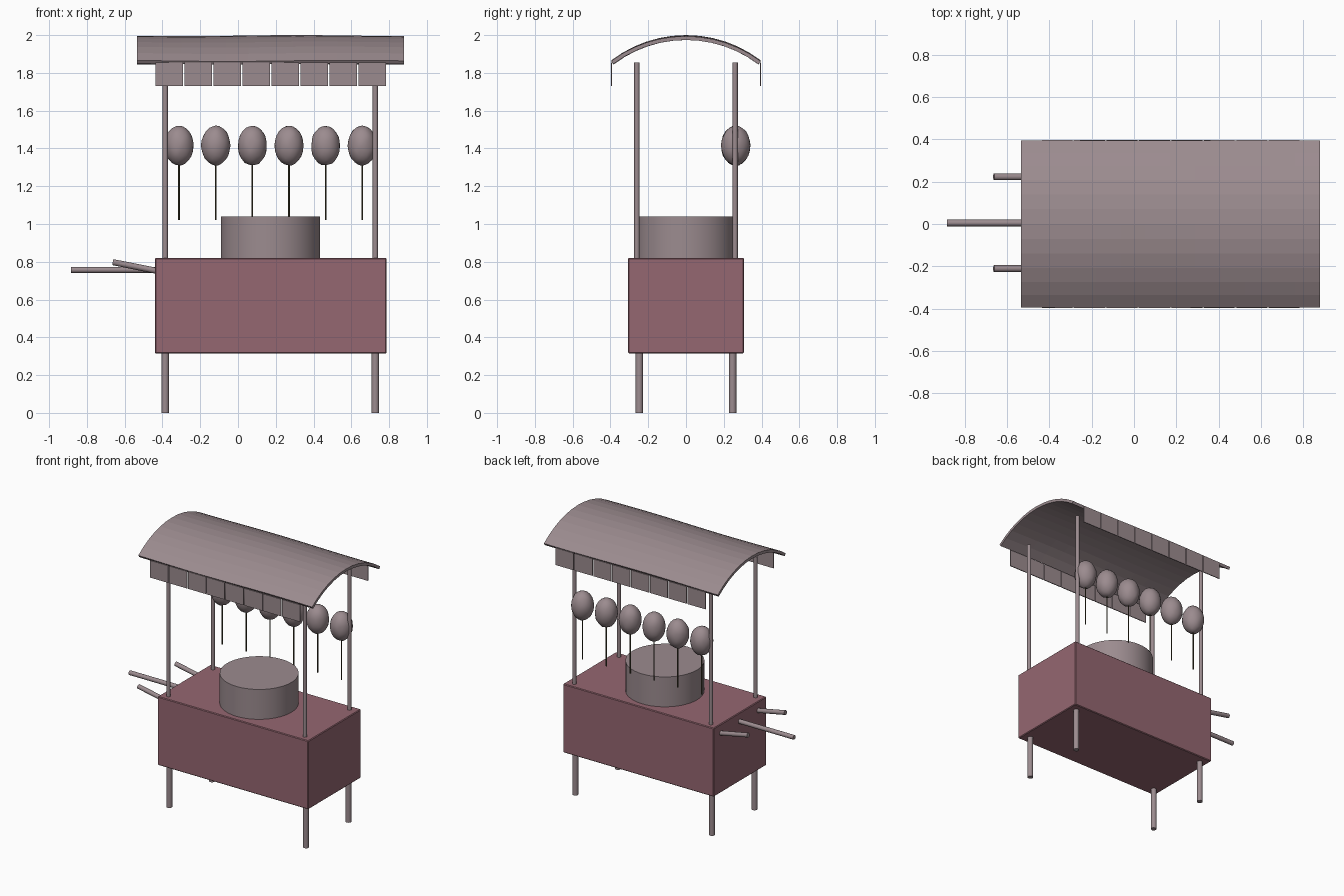
import bpy, bmesh, math
from mathutils import Vector

cube = bpy.data.objects.get("Cube")
if cube:
    bpy.data.objects.remove(cube, do_unlink=True)


def material(name, rgb):
    m = bpy.data.materials.new(name)
    m.use_nodes = True
    m.diffuse_color = (*rgb, 1)
    m.node_tree.nodes["Principled BSDF"].inputs["Base Color"].default_value = (*rgb, 1)
    return m


GREY = material("dusty pink grey", (0.33, 0.26, 0.275))
RED = material("faded rose", (0.30, 0.135, 0.165))
OLIVE = material("dark olive", (0.07, 0.06, 0.03))


def finish(name, bm, mat, smooth=None):
    bmesh.ops.recalc_face_normals(bm, faces=bm.faces)
    mesh = bpy.data.meshes.new(name)
    bm.to_mesh(mesh)
    bm.free()
    mesh.materials.append(mat)
    ob = bpy.data.objects.new(name, mesh)
    bpy.context.collection.objects.link(ob)
    if smooth:
        bpy.ops.object.select_all(action="DESELECT")
        ob.select_set(True)
        bpy.context.view_layer.objects.active = ob
        bpy.ops.object.shade_smooth_by_angle(angle=math.radians(smooth))
    return ob


def box(name, lo, hi, mat):
    lo, hi = Vector(lo), Vector(hi)
    bm = bmesh.new()
    bmesh.ops.create_cube(bm, size=1)
    bmesh.ops.scale(bm, vec=hi - lo, verts=bm.verts)
    bmesh.ops.translate(bm, vec=(lo + hi) / 2, verts=bm.verts)
    return finish(name, bm, mat)


def rod(name, a, b, r, mat, sides=12):
    a, b = Vector(a), Vector(b)
    bm = bmesh.new()
    bmesh.ops.create_cone(bm, cap_ends=True, segments=sides, radius1=r, radius2=r,
                          depth=(b - a).length)
    bmesh.ops.rotate(bm, matrix=Vector((0, 0, 1)).rotation_difference(b - a).to_matrix(),
                     verts=bm.verts)
    bmesh.ops.translate(bm, vec=(a + b) / 2, verts=bm.verts)
    finish(name, bm, mat, 40)


# Cart body with softened edges
body = box("cart_body", (-0.44, -0.307, 0.315), (0.787, 0.307, 0.82), RED)
bevel = body.modifiers.new("bevel", "BEVEL")
bevel.width = 0.005
bevel.segments = 1

# Legs and canopy posts at the four corners
for end, x in (("right", -0.385), ("left", 0.727)):
    for side, s in (("front", -1), ("back", 1)):
        rod(f"{side}_{end}_leg", (x, s * 0.247, 0), (x, s * 0.247, 0.32), 0.02, GREY)
        rod(f"{side}_{end}_post", (x, s * 0.26, 0.815), (x, s * 0.26, 1.855), 0.014, GREY)

# Round cooking drum
rod("drum", (0.172, 0, 0.815), (0.172, 0, 1.04), 0.263, GREY, 48)

# Push handles on one end
rod("centre_handle", (-0.885, 0.005, 0.757), (-0.43, 0.005, 0.757), 0.016, GREY)
for side, y in (("front", -0.211), ("back", 0.223)):
    rod(f"{side}_handle", (-0.663, y, 0.798), (-0.43, y, 0.752), 0.016, GREY)

# Arched canopy with a slight sag, thickened downwards
bm = bmesh.new()
R, NX, NY = 0.652, 12, 12
half = math.asin(0.395 / R)
rows = []
for i in range(NX + 1):
    x = -0.535 + 1.415 * i / NX
    row = []
    for j in range(NY + 1):
        a = half * (2 * j / NY - 1)
        wave = 0.003 * math.sin(5 * x + 2 * a)
        row.append(bm.verts.new((x, R * math.sin(a), 1.997 - R + R * math.cos(a) + wave)))
    rows.append(row)
for r0, r1 in zip(rows, rows[1:]):
    for j in range(NY):
        bm.faces.new((r0[j], r1[j], r1[j + 1], r0[j + 1]))
canopy = finish("canopy", bm, GREY)
if canopy.data.polygons[0].normal.z < 0:
    canopy.data.flip_normals()
solid = canopy.modifiers.new("thickness", "SOLIDIFY")
solid.thickness = 0.02
solid.offset = -1

# Valance flaps hanging from both long edges
pitch = 1.227 / 8
for side, s in (("front", -1), ("back", 1)):
    for i in range(8):
        x = -0.44 + i * pitch
        y = s * 0.395
        box(f"{side}_valance_flap_{i + 1}", (x + 0.004, y - 0.003, 1.73),
            (x + pitch - 0.004, y + 0.003, 1.856), GREY)

# Row of lumpy sweets on sticks along the back
for i in range(6):
    x, y = -0.312 + i * 0.194, 0.263
    rod(f"sweet_stick_{i + 1}", (x, y, 1.02), (x, y, 1.36), 0.0045, OLIVE, 8)
    bm = bmesh.new()
    bmesh.ops.create_icosphere(bm, subdivisions=3, radius=1)
    for v in bm.verts:
        p = v.co * 6
        lump = math.sin(p.x + i) * math.sin(p.y + 2 * i) * math.sin(p.z + 1)
        v.co *= 1 + 0.03 * lump
        v.co = Vector((x + v.co.x * 0.077, y + v.co.y * 0.077, 1.415 + v.co.z * 0.105))
    finish(f"sweet_{i + 1}", bm, GREY, 25)
